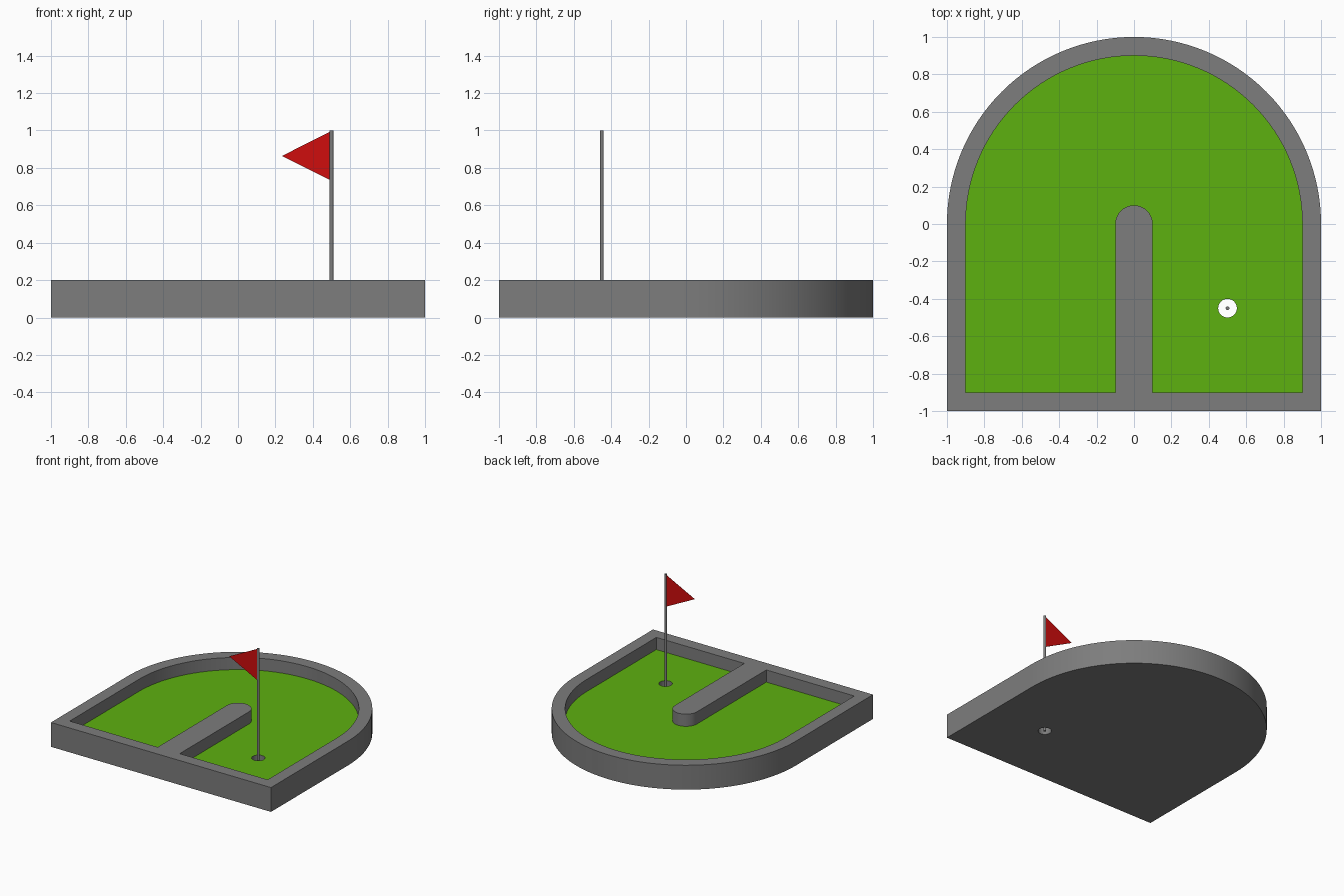
import bpy, bmesh, math

cube = bpy.data.objects.get("Cube")
if cube:
    bpy.data.objects.remove(cube, do_unlink=True)


def material(name, color):
    m = bpy.data.materials.new(name)
    m.use_nodes = True
    m.diffuse_color = (*color, 1)
    m.node_tree.nodes["Principled BSDF"].inputs["Base Color"].default_value = (*color, 1)
    return m


GREY = material("concrete grey", (0.205, 0.205, 0.205))
GREEN = material("turf green", (0.11, 0.44, 0.005))
RED = material("flag red", (0.62, 0.004, 0.004))

KERB_TOP, TURF = 0.2, 0.1
HOLE = (0.5, -0.45)


def arc(radius, start, end, steps, center=(0, 0)):
    angles = [math.radians(start + (end - start) * i / steps) for i in range(steps + 1)]
    return [(center[0] + radius * math.cos(a), center[1] + radius * math.sin(a)) for a in angles]


def add_object(name, bm, mats, smooth=False):
    mesh = bpy.data.meshes.new(name)
    bm.to_mesh(mesh)
    bm.free()
    obj = bpy.data.objects.new(name, mesh)
    bpy.context.collection.objects.link(obj)
    for m in mats:
        mesh.materials.append(m)
    if smooth:
        bpy.ops.object.select_all(action='DESELECT')
        obj.select_set(True)
        bpy.context.view_layer.objects.active = obj
        bpy.ops.object.shade_smooth_by_angle(angle=math.radians(35))
    return obj


# Plan outlines: outer edge, playing area around the divider, cup
outer = [(-1, -1), (1, -1)] + arc(1, 0, 180, 64)
court = ([(0.1, -0.9), (0.9, -0.9)] + arc(0.9, 0, 180, 64)
         + [(-0.9, -0.9), (-0.1, -0.9)] + arc(0.1, 180, 0, 24))
cup = arc(0.05, 0, 360, 32, HOLE)[:-1]

# Course body: one closed shell of walls and level areas
bm = bmesh.new()


def ring(points, z):
    verts = [bm.verts.new((x, y, z)) for x, y in points]
    edges = [bm.edges.new((verts[i - 1], verts[i])) for i in range(len(verts))]
    return verts, edges


def wall(low, high):
    a, b = low[0], high[0]
    for i in range(len(a)):
        bm.faces.new((a[i - 1], a[i], b[i], b[i - 1]))


def level(ring_a, ring_b, up, mat=0):
    fill = bmesh.ops.triangle_fill(bm, use_beauty=True, edges=ring_a[1] + ring_b[1],
                                   normal=(0, 0, up))
    for f in fill["geom"]:
        if isinstance(f, bmesh.types.BMFace):
            f.material_index = mat


outer_low, outer_high = ring(outer, 0), ring(outer, KERB_TOP)
court_low, court_high = ring(court, TURF), ring(court, KERB_TOP)
cup_low, cup_high = ring(cup, 0), ring(cup, TURF)

level(outer_low, cup_low, -1)
level(outer_high, court_high, 1)
level(court_low, cup_high, 1, mat=1)
wall(outer_low, outer_high)
wall(court_low, court_high)
wall(cup_low, cup_high)
bmesh.ops.recalc_face_normals(bm, faces=bm.faces)
add_object("course", bm, [GREY, GREEN], smooth=True)

# Flag pole standing in the cup
bpy.ops.mesh.primitive_cylinder_add(vertices=16, radius=0.01, depth=1,
                                    location=(*HOLE, 0.5))
pole = bpy.context.object
pole.name = "flag_pole"
pole.data.materials.append(GREY)
bpy.ops.object.shade_smooth_by_angle(angle=math.radians(35))

# Triangular flag
bm = bmesh.new()
corners = [(0.492, 0.735), (0.492, 0.993), (0.235, 0.864)]
bm.faces.new([bm.verts.new((x, HOLE[1], z)) for x, z in reversed(corners)])
bmesh.ops.recalc_face_normals(bm, faces=bm.faces)
bmesh.ops.solidify(bm, geom=bm.faces[:], thickness=0.002)
add_object("flag", bm, [RED])
